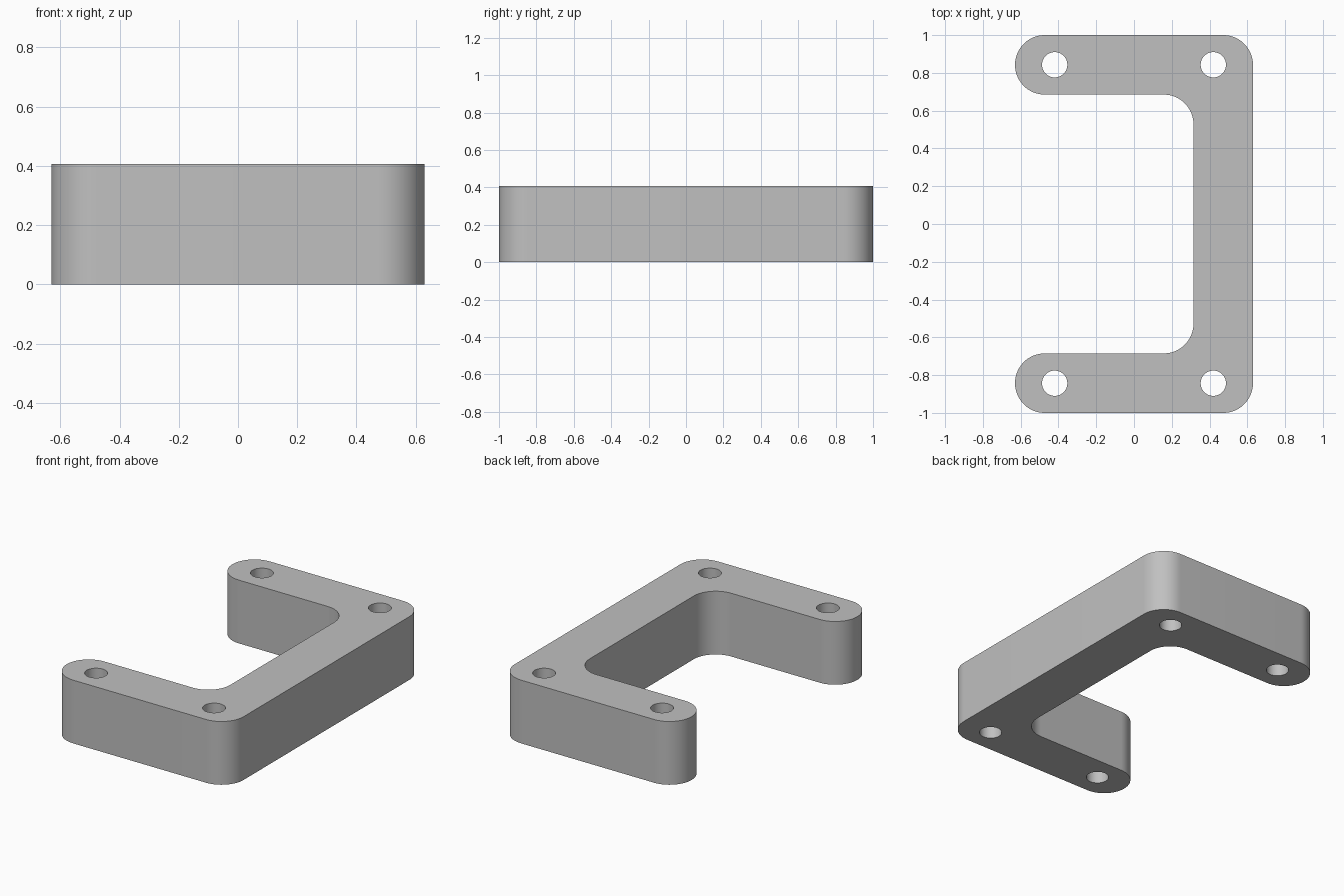
import bpy
import bmesh
from math import pi, sin, cos
from mathutils import Vector

default = bpy.data.objects.get("Cube")
if default:
    bpy.data.objects.remove(default, do_unlink=True)

HALF_X, HALF_Y, HEIGHT = 0.63, 1.0, 0.407
ARM = 0.315            # width of the arms and of the spine
RADIUS = ARM / 2       # rounding of every corner
HOLE_X, HOLE_Y, HOLE_R = 0.42, 0.843, 0.067

grey = bpy.data.materials.new("light grey")
grey.use_nodes = True
colour = (0.53, 0.53, 0.53, 1)
grey.diffuse_color = colour
grey.node_tree.nodes["Principled BSDF"].inputs["Base Color"].default_value = colour


def rounded(corners, radius, steps=16):
    """Replace each right-angled corner with an arc."""
    points = []
    for i, corner in enumerate(corners):
        p = Vector(corner)
        a = (Vector(corners[i - 1]) - p).normalized() * radius
        b = (Vector(corners[(i + 1) % len(corners)]) - p).normalized() * radius
        for k in range(steps + 1):
            t = pi / 2 * k / steps
            points.append(p + a * (1 - sin(t)) + b * (1 - cos(t)))
    return points


def circle(x, y, radius, steps=48):
    return [Vector((x + radius * cos(2 * pi * k / steps),
                    y + radius * sin(2 * pi * k / steps))) for k in range(steps)]


def add_loop(curve, points):
    spline = curve.splines.new("POLY")
    spline.points.add(len(points) - 1)
    for target, p in zip(spline.points, points):
        target.co = (p.x, p.y, 0, 1)
    spline.use_cyclic_u = True


# Outline of the U-shaped bracket, open towards -x
inner_x, inner_y = HALF_X - ARM, HALF_Y - ARM
outline = [(-HALF_X, -HALF_Y), (HALF_X, -HALF_Y), (HALF_X, HALF_Y), (-HALF_X, HALF_Y),
           (-HALF_X, inner_y), (inner_x, inner_y), (inner_x, -inner_y), (-HALF_X, -inner_y)]

profile = bpy.data.curves.new("bracket_profile", "CURVE")
profile.dimensions = "2D"
profile.fill_mode = "BOTH"
profile.extrude = HEIGHT / 2
add_loop(profile, rounded(outline, RADIUS * 0.999))

# Four through holes
for sx in (-1, 1):
    for sy in (-1, 1):
        add_loop(profile, circle(sx * HOLE_X, sy * HOLE_Y, HOLE_R))

# Turn the extruded profile into a clean solid mesh
helper = bpy.data.objects.new("profile_helper", profile)
bpy.context.collection.objects.link(helper)
bpy.context.view_layer.update()
graph = bpy.context.evaluated_depsgraph_get()
mesh = bpy.data.meshes.new_from_object(helper.evaluated_get(graph))
bpy.data.objects.remove(helper, do_unlink=True)

bm = bmesh.new()
bm.from_mesh(mesh)
bmesh.ops.remove_doubles(bm, verts=bm.verts, dist=0.0001)
bmesh.ops.translate(bm, verts=bm.verts, vec=(0, 0, HEIGHT / 2))
bmesh.ops.recalc_face_normals(bm, faces=bm.faces)
bm.to_mesh(mesh)
bm.free()

mesh.materials.clear()
mesh.materials.append(grey)
bracket = bpy.data.objects.new("bracket", mesh)
bpy.context.collection.objects.link(bracket)
bpy.ops.object.select_all(action="DESELECT")
bracket.select_set(True)
bpy.context.view_layer.objects.active = bracket
bpy.ops.object.shade_smooth_by_angle()
